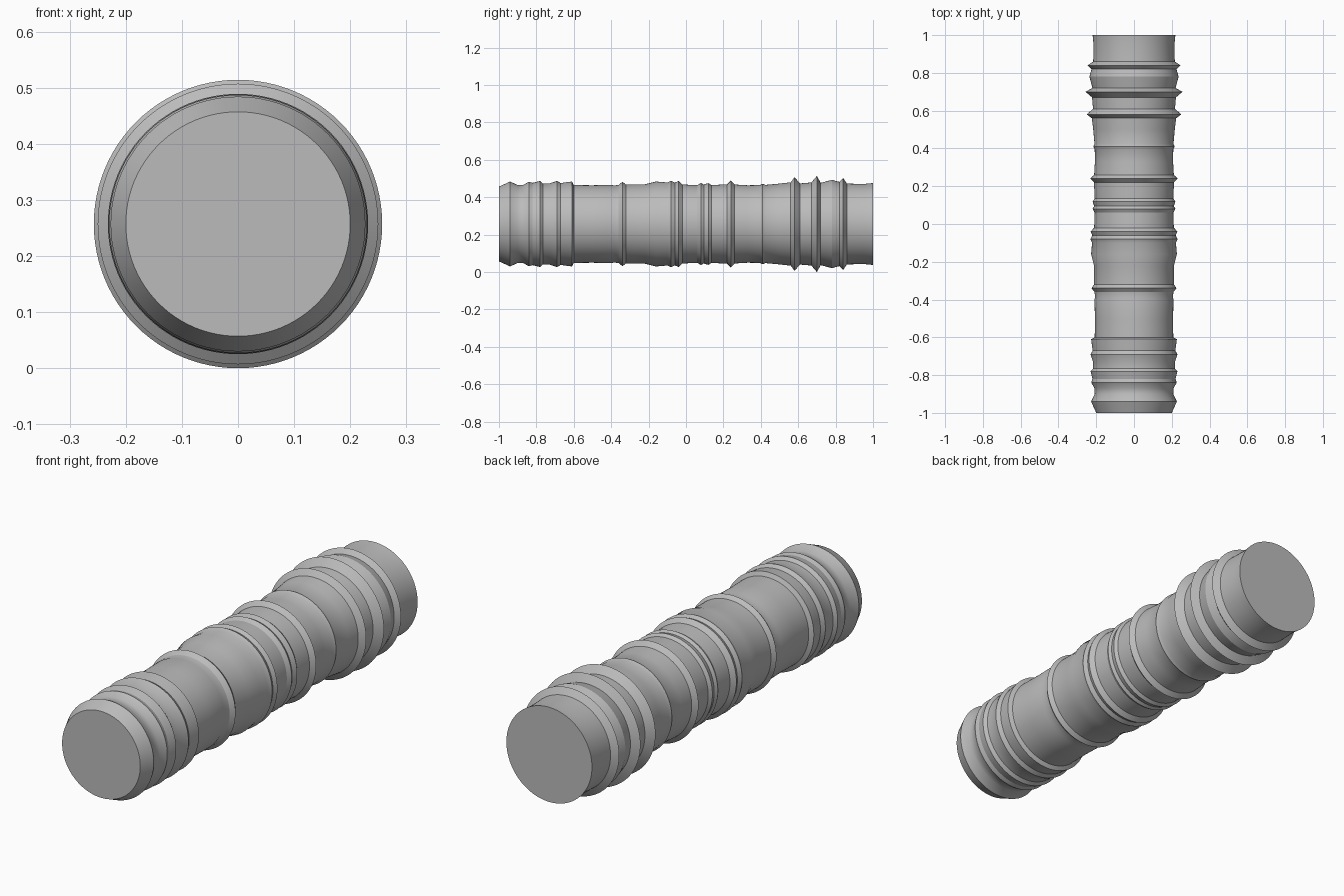
import bpy
import bmesh
import math

# Remove the default cube
cube = bpy.data.objects.get("Cube")
if cube:
    bpy.data.objects.remove(cube, do_unlink=True)

SEGMENTS = 96
AXIS_HEIGHT = 0.257

# Turned outline from front end to back end: position along the axis, radius
outline = [
    (-1, .2), (-.94, .227), (-.9, .208), (-.87, .209), (-.84, .226),
    (-.82, .22), (-.78, .23), (-.765, .217), (-.73, .217), (-.69, .23),
    (-.67, .219), (-.61, .227), (-.6, .208), (-.5, .207), (-.4, .209),
    (-.385, .206), (-.36, .209), (-.34, .225), (-.32, .211), (-.22, .212),
    (-.16, .227), (-.1, .222), (-.08, .231), (-.06, .221), (-.04, .23),
    (-.02, .211), (.06, .208), (.08, .219), (.095, .211), (.12, .219),
    (.135, .208), (.22, .212), (.24, .232), (.26, .211), (.33, .207),
    (.395, .208), (.41, .215), (.425, .209), (.5, .216), (.56, .223),
    (.58, .25), (.61, .217), (.67, .222), (.7, .257), (.72, .22),
    (.78, .236), (.82, .225), (.84, .246), (.86, .216), (.95, .214), (1, .219),
]


def make_material(name, colour):
    """Plain flat material for viewport and render."""
    material = bpy.data.materials.new(name)
    material.use_nodes = True
    material.diffuse_color = colour
    shader = material.node_tree.nodes["Principled BSDF"]
    shader.inputs["Base Color"].default_value = colour
    return material


def make_ring(bm, along, radius):
    """Circle of vertices around the long axis."""
    ring = []
    for step in range(SEGMENTS):
        angle = math.tau * step / SEGMENTS
        x = radius * math.cos(angle)
        z = AXIS_HEIGHT + radius * math.sin(angle)
        ring.append(bm.verts.new((x, along, z)))
    return ring


def bridge(bm, first, second):
    """Band of quads between two rings."""
    for i in range(SEGMENTS):
        j = (i + 1) % SEGMENTS
        bm.faces.new((first[i], first[j], second[j], second[i]))


# Ridged shaft
bm = bmesh.new()
rings = [make_ring(bm, along, radius) for along, radius in outline]

# Narrow rim around the back cap
rings.append(make_ring(bm, 1, .206))
for first, second in zip(rings, rings[1:]):
    bridge(bm, first, second)

# Flat end caps
bm.faces.new(rings[0])
bm.faces.new(rings[-1])
bmesh.ops.recalc_face_normals(bm, faces=bm.faces[:])

mesh = bpy.data.meshes.new("ridged_shaft")
bm.to_mesh(mesh)
bm.free()
shaft = bpy.data.objects.new("ridged_shaft", mesh)
bpy.context.collection.objects.link(shaft)
mesh.materials.append(make_material("plain grey", (.5, .5, .5, 1)))

# Smooth around the shaft, crisp along the ridges
bpy.ops.object.select_all(action="DESELECT")
shaft.select_set(True)
bpy.context.view_layer.objects.active = shaft
bpy.ops.object.shade_smooth_by_angle(angle=math.radians(30))
